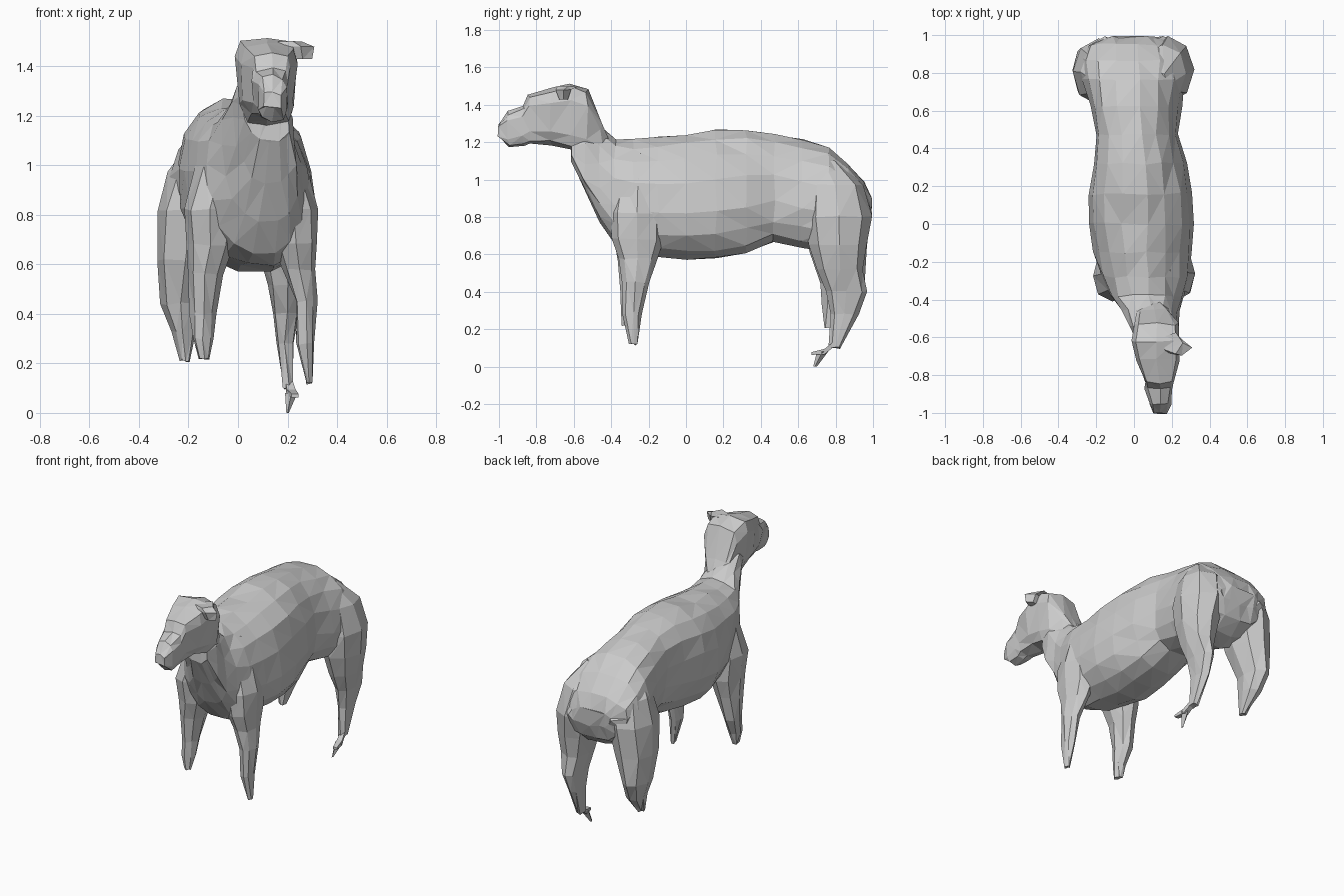
import bpy, bmesh, random
from math import cos, sin, pi, copysign
from mathutils import Vector

random.seed(4)


def power(v, e):
    return copysign(abs(v) ** e, v)


def loft(name, rings, jitter):
    """Skin a list of rings (lists of Vectors) into a closed faceted mesh."""
    bm = bmesh.new()
    n = len(rings[0])
    loops = []
    for ring in rings:
        loops.append([bm.verts.new(p + Vector([random.uniform(-jitter, jitter) for _ in range(3)]))
                      for p in ring])
    for a, b in zip(loops, loops[1:]):
        for i in range(n):
            j = (i + 1) % n
            bm.faces.new((a[i], a[j], b[j], b[i]))
    bm.faces.new(loops[0])
    bm.faces.new(loops[-1])
    bmesh.ops.triangulate(bm, faces=bm.faces[:])
    bmesh.ops.recalc_face_normals(bm, faces=bm.faces[:])
    mesh = bpy.data.meshes.new(name)
    bm.to_mesh(mesh)
    bm.free()
    obj = bpy.data.objects.new(name, mesh)
    bpy.context.collection.objects.link(obj)
    return obj


def along_y(name, stations, sides, e, lean=0.0, jitter=0.008, taper=0.0):
    """Stations: y, centre x, half width, bottom z, top z."""
    rings = []
    for y, cx, hw, z0, z1 in stations:
        ring = []
        for k in range(sides):
            a = 2 * pi * (k + 0.5) / sides
            c, s = power(cos(a), e), power(sin(a), e)
            ring.append(Vector((cx + hw * c * (1 + taper * s) - lean * s, y,
                                (z0 + z1) / 2 + (z1 - z0) / 2 * s * 1.02)))
        rings.append(ring)
    return loft(name, rings, jitter)


def along_z(name, stations, sides=8, jitter=0.006):
    """Stations: z, x min, x max, y min, y max."""
    rings = []
    for z, x0, x1, y0, y1 in stations:
        rings.append([Vector(((x0 + x1) / 2 + (x1 - x0) / 2 * cos(2 * pi * k / sides),
                              (y0 + y1) / 2 + (y1 - y0) / 2 * sin(2 * pi * k / sides), z))
                      for k in range(sides)])
    return loft(name, rings, jitter)


# Torso, from rump to throat
body = along_y("sheep_body", [
    (0.99, 0.00, 0.15, 0.79, 0.90),
    (0.95, 0.00, 0.235, 0.70, 0.99),
    (0.87, 0.00, 0.265, 0.64, 1.09),
    (0.76, 0.00, 0.265, 0.61, 1.17),
    (0.62, 0.01, 0.235, 0.64, 1.21),
    (0.47, 0.02, 0.215, 0.67, 1.24),
    (0.32, 0.03, 0.24, 0.61, 1.26),
    (0.16, 0.035, 0.265, 0.58, 1.26),
    (0.00, 0.035, 0.275, 0.57, 1.235),
    (-0.15, 0.045, 0.25, 0.59, 1.22),
    (-0.28, 0.06, 0.23, 0.60, 1.21),
    (-0.38, 0.07, 0.195, 0.65, 1.21),
    (-0.46, 0.09, 0.15, 0.77, 1.28),
    (-0.54, 0.105, 0.12, 0.93, 1.34),
    (-0.61, 0.11, 0.09, 1.09, 1.33)], 16, 0.86, 0.035)

# Neck and head, from nape to nose
head = along_y("head", [
    (-0.41, 0.09, 0.05, 1.14, 1.21),
    (-0.45, 0.10, 0.085, 1.13, 1.30),
    (-0.53, 0.115, 0.115, 1.13, 1.475),
    (-0.62, 0.115, 0.125, 1.16, 1.515),
    (-0.72, 0.125, 0.11, 1.19, 1.485),
    (-0.84, 0.135, 0.075, 1.19, 1.455),
    (-0.87, 0.135, 0.07, 1.18, 1.39),
    (-0.95, 0.14, 0.055, 1.18, 1.36),
    (-1.00, 0.14, 0.04, 1.23, 1.29)], 10, 0.55, taper=0.12)

# Single flopped ear
ear = along_z("ear", [
    (1.50, 0.15, 0.26, -0.69, -0.57),
    (1.48, 0.15, 0.31, -0.70, -0.61),
    (1.43, 0.19, 0.30, -0.68, -0.63)], 5, 0.002)

# Front legs with shoulders
front_right = along_z("front_right_leg", [
    (1.14, 0.06, 0.19, -0.32, -0.16),
    (1.00, 0.08, 0.27, -0.38, -0.14),
    (0.82, 0.12, 0.325, -0.41, -0.12),
    (0.68, 0.14, 0.32, -0.40, -0.12),
    (0.58, 0.18, 0.315, -0.36, -0.15),
    (0.45, 0.23, 0.32, -0.34, -0.20),
    (0.28, 0.24, 0.305, -0.335, -0.235),
    (0.12, 0.27, 0.30, -0.30, -0.26)])
front_left = along_z("front_left_leg", [
    (1.14, -0.08, 0.05, -0.32, -0.16),
    (1.00, -0.17, 0.03, -0.38, -0.15),
    (0.82, -0.22, 0.00, -0.41, -0.14),
    (0.68, -0.21, -0.02, -0.39, -0.14),
    (0.56, -0.20, -0.06, -0.36, -0.17),
    (0.40, -0.195, -0.09, -0.35, -0.21),
    (0.30, -0.18, -0.10, -0.345, -0.26),
    (0.22, -0.16, -0.12, -0.34, -0.29)])

# Hind legs with thighs
hind_right = along_z("hind_right_leg", [
    (1.10, 0.02, 0.18, 0.66, 0.82),
    (0.97, 0.03, 0.28, 0.65, 0.95),
    (0.80, 0.04, 0.315, 0.64, 0.99),
    (0.65, 0.08, 0.31, 0.66, 0.97),
    (0.52, 0.12, 0.28, 0.70, 0.95),
    (0.40, 0.14, 0.25, 0.75, 0.97),
    (0.28, 0.15, 0.23, 0.77, 0.92),
    (0.10, 0.18, 0.225, 0.765, 0.83)])
hind_left = along_z("hind_left_leg", [
    (1.10, -0.18, -0.02, 0.66, 0.82),
    (0.97, -0.28, -0.03, 0.65, 0.95),
    (0.82, -0.325, -0.04, 0.63, 0.98),
    (0.62, -0.33, -0.09, 0.66, 0.96),
    (0.44, -0.31, -0.16, 0.72, 0.95),
    (0.33, -0.27, -0.17, 0.73, 0.90),
    (0.21, -0.23, -0.19, 0.74, 0.79)])

# Splayed toe of the hind right foot
toe = along_y("toe", [
    (0.79, 0.205, 0.02, 0.10, 0.14),
    (0.74, 0.215, 0.025, 0.06, 0.10),
    (0.67, 0.23, 0.02, 0.06, 0.08)], 4, 1.0, 0.0, 0.0)
toe_tip = along_z("toe_tip", [
    (0.08, 0.19, 0.24, 0.70, 0.76),
    (0.00, 0.195, 0.205, 0.68, 0.70)], 4, 0.0)

# Fuse every part into one skin
parts = [head, front_right, front_left, hind_right, hind_left, ear, toe, toe_tip]
for part in parts:
    mod = body.modifiers.new("fuse", 'BOOLEAN')
    mod.operation = 'UNION'
    mod.solver = 'EXACT'
    mod.object = part
bpy.context.view_layer.update()
fused = bpy.data.meshes.new_from_object(body.evaluated_get(bpy.context.evaluated_depsgraph_get()))
body.modifiers.clear()
body.data = fused
for part in parts:
    bpy.data.objects.remove(part)
